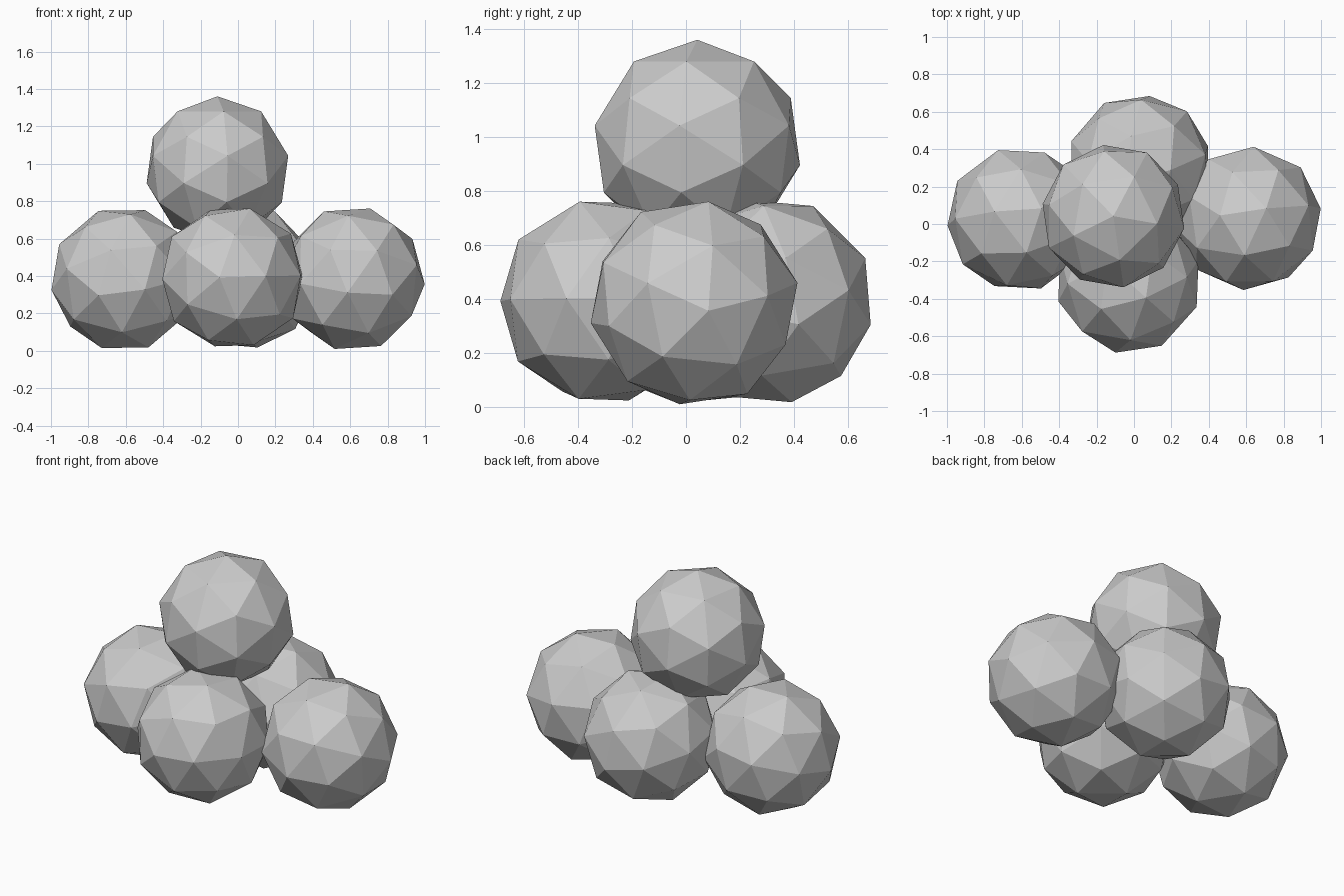
import bpy, bmesh
from mathutils import Vector, Matrix

if "Cube" in bpy.data.objects:
    bpy.data.objects.remove(bpy.data.objects["Cube"])

RADIUS = 0.391


def frame(a, b):
    """Orthonormal frame with z along a and x leaning towards b."""
    z = Vector(a).normalized()
    b = Vector(b)
    x = (b - z * b.dot(z)).normalized()
    return Matrix((x, z.cross(x), z)).transposed()


def ball_points():
    """Icosahedron corners plus face centres, pushed out to a sphere."""
    bm = bmesh.new()
    bmesh.ops.create_icosphere(bm, subdivisions=1, radius=1)
    bm.verts.ensure_lookup_table()
    corner = bm.verts[0].co.copy()
    near = bm.verts[0].link_faces[0].calc_center_median()
    bmesh.ops.poke(bm, faces=bm.faces[:])
    pts = [v.co.normalized() for v in bm.verts]
    bm.free()
    return pts, frame(corner, near)


POINTS, SOURCE = ball_points()


def ball(name, centre, corner, neighbour):
    """Faceted ball turned so one corner and its neighbour face given ways."""
    turn = frame(corner, neighbour) @ SOURCE.transposed()
    bm = bmesh.new()
    for p in POINTS:
        bm.verts.new(turn @ p * RADIUS)
    bmesh.ops.convex_hull(bm, input=bm.verts[:])
    bmesh.ops.recalc_face_normals(bm, faces=bm.faces[:])
    mesh = bpy.data.meshes.new(name)
    bm.to_mesh(mesh)
    bm.free()
    obj = bpy.data.objects.new(name, mesh)
    obj.location = centre
    bpy.context.collection.objects.link(obj)


# Four balls on the ground, one resting on top
ball("left_ball", (-0.612, 0.025, 0.384), (-0.12, -0.06, -0.38), (0.4, 0.03, 0.03))
ball("right_ball", (0.612, 0.03, 0.386), (0.40, 0.055, -0.03), (0.26, 0.175, -0.26))
ball("front_ball", (-0.03, -0.303, 0.393), (-0.07, -0.39, 0.0), (0.02, -0.33, -0.22))
ball("back_ball", (0.03, 0.307, 0.393), (0.055, 0.39, -0.09), (0.0, 0.345, 0.2))
ball("top_ball", (-0.11, 0.042, 0.97), (0, 0, 1), (0.23, -0.04, 0.30))
